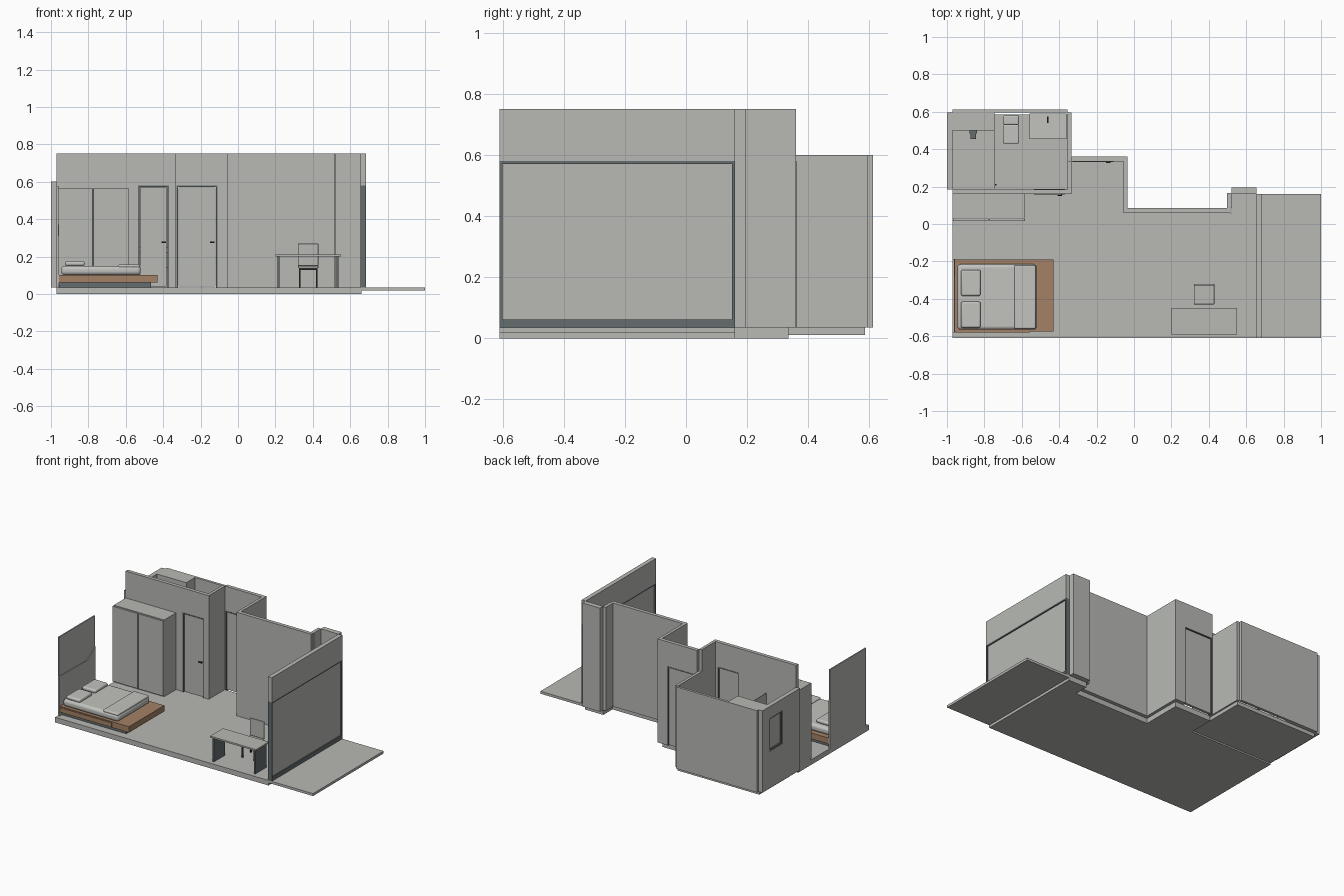
import bpy
import bmesh

cube = bpy.data.objects.get("Cube")
if cube:
    bpy.data.objects.remove(cube, do_unlink=True)


def material(name, r, g, b):
    m = bpy.data.materials.new(name)
    m.use_nodes = True
    m.diffuse_color = (r, g, b, 1)
    m.node_tree.nodes["Principled BSDF"].inputs["Base Color"].default_value = (r, g, b, 1)
    return m


GREY = material("plaster grey", .48, .49, .46)
LINEN = material("linen grey", .54, .55, .52)
DARK = material("dark metal", .13, .155, .16)
WOOD = material("warm wood", .37, .22, .13)
BLACK = material("black fittings", .03, .03, .03)


def finish(name, bm, mat, bevel=0, segments=3):
    bmesh.ops.recalc_face_normals(bm, faces=bm.faces)
    mesh = bpy.data.meshes.new(name)
    bm.to_mesh(mesh)
    bm.free()
    ob = bpy.data.objects.new(name, mesh)
    bpy.context.collection.objects.link(ob)
    mesh.materials.append(mat)
    if bevel:
        mod = ob.modifiers.new("round", "BEVEL")
        mod.width, mod.segments = bevel, segments
        bpy.context.view_layer.objects.active = ob
        ob.select_set(True)
        bpy.ops.object.shade_smooth_by_angle()
        ob.select_set(False)
    return ob


def box(name, x, y, z, mat=GREY, bevel=0):
    """Box from (low, high) ranges on each axis."""
    bm = bmesh.new()
    bmesh.ops.create_cube(bm, size=1)
    for v in bm.verts:
        v.co = [r[0] if c < 0 else r[1] for c, r in zip(v.co, (x, y, z))]
    return finish(name, bm, mat, bevel)


def prism(name, points, axis, low, high, mat=GREY, bevel=0):
    """Extrude a flat outline along the given axis."""
    bm = bmesh.new()
    verts = []
    for p in points:
        co = list(p)
        co.insert(axis, low)
        verts.append(bm.verts.new(co))
    face = bm.faces.new(verts)
    out = bmesh.ops.extrude_face_region(bm, geom=[face])
    for v in out["geom"]:
        if isinstance(v, bmesh.types.BMVert):
            v.co[axis] = high
    return finish(name, bm, mat, bevel)


def frame(name, axis, depth, u, z, side, bottom, top, mat=DARK):
    """Rectangular frame in the plane across the given axis (0 or 1)."""
    def part(suffix, ur, zr):
        rx, ry = (depth, ur) if axis == 0 else (ur, depth)
        box(name + suffix, rx, ry, zr, mat)
    part("_side_a", (u[0], u[0] + side), z)
    part("_side_b", (u[1] - side, u[1]), z)
    inner = (u[0] + side, u[1] - side)
    part("_top", inner, (z[1] - top, z[1]))
    if bottom:
        part("_bottom", inner, (z[0], z[0] + bottom))


F, H, L = .035, .75, .60     # floor level, tall wall top, low wall top


def wall_x(name, x, y, door, top=H):
    """Wall along x with a framed door in an opening."""
    lo, hi = door
    prism(name, [(x[0], F), (lo, F), (lo, .58), (hi, .58), (hi, F), (x[1], F),
                 (x[1], top), (x[0], top)], 1, y[0], y[1])
    frame(name + "_door_frame", 1, (y[0] - .003, y[1] + .002), door, (F, .58), .008, 0, .007)
    box(name + "_door", (lo + .011, hi - .011), (y[0] + .003, y[1] - .004), (F + .004, .57))
    box(name + "_door_handle", (hi - .04, hi - .015), (y[0] - .009, y[0] - .004),
        (.272, .28), BLACK)
    box(name + "_door_spindle", (hi - .02, hi - .015), (y[0] - .005, y[0] + .004),
        (.272, .28), BLACK)


# Floors
prism("main_floor", [(-.97, -.61), (.66, -.61), (.66, .16), (.52, .16), (.52, .06),
                     (-.055, .06), (-.055, .335), (-.335, .335), (-.335, .16), (-.97, .16)],
      2, 0, F)
box("bathroom_floor", (-.97, -.345), (.16, .585), (.01, F))
box("balcony", (.66, 1), (-.61, .16), (.018, F))

# Main walls
wall_x("bathroom_front_wall", (-.97, -.335), (.16, .185), (-.535, -.37))
wall_x("entrance_wall", (-.335, -.035), (.335, .36), (-.33, -.11))
prism("bathroom_side_wall", [(.185, F), (.595, F), (.595, L), (.335, L), (.335, H), (.185, H)],
      0, -.355, -.335)
box("hall_wall", (-.055, -.035), (.06, .335), (F, H))
box("long_wall", (-.035, .515), (.06, .085), (F, H))
box("niche_side_wall", (.497, .52), (.085, .165), (F, H))
box("niche_back_wall", (.52, .655), (.16, .195), (F, H))

# Bathroom outer walls, with a framed window on the side
box("bathroom_back_wall", (-.97, -.355), (.595, .612), (F, L))
W0, W1, Z0, Z1 = .375, .515, .29, .52
for name, y, z in (("near", (.185, W0), (F, L)), ("far", (W1, .595), (F, L)),
                   ("below", (W0, W1), (F, Z0)), ("above", (W0, W1), (Z1, L))):
    box("window_wall_" + name, (-1, -.97), y, z)
frame("bathroom_window", 0, (-.997, -.973), (W0, W1), (Z0, Z1), .01, .01, .01)
box("bathroom_window_pane", (-.987, -.983), (W0 + .01, W1 - .01), (Z0 + .01, Z1 - .01))

# Balcony glazing
box("glazing_lintel", (.655, .685), (-.61, .16), (.58, H))
frame("glazing_frame", 0, (.655, .685), (-.61, .16), (F, .58), .009, .027, .009)
box("glazing_pane", (.664, .677), (-.601, .151), (.062, .571))

# Wardrobe
box("wardrobe_body", (-.97, -.585), (.03, .16), (F, .565))
for i, x in enumerate(((-.968, -.777), (-.773, -.583))):
    box(f"wardrobe_door_{i}", x, (.016, .026), (F + .01, .563))
box("wardrobe_gap", (-.965, -.587), (.025, .031), (F + .005, .56), DARK)

# Bed
box("headboard_wall", (-.97, -.961), (-.58, -.188), (F, .578))
prism("headboard_panel", [(-.58, F), (-.188, F), (-.188, .37), (-.275, .305), (-.58, .31)],
      0, -.961, -.956)
box("bed_plinth", (-.955, -.465), (-.555, -.21), (F, .06), DARK)
box("bed_platform", (-.96, -.43), (-.575, -.19), (.06, .101), WOOD)
box("bed_drawer_front", (-.955, -.56), (-.579, -.57), (.066, .094), WOOD)
box("mattress", (-.945, -.52), (-.565, -.215), (.101, .15), LINEN, .018)
box("blanket", (-.64, -.525), (-.56, -.22), (.14, .158), LINEN, .007)
for i, y in enumerate((-.555, -.385)):
    box(f"pillow_{i}", (-.925, -.82), (y, y + .14), (.15, .175), LINEN, .01)

# Desk
box("desk_top", (.2, .55), (-.59, -.45), (.2, .211))
for i, x in enumerate((.212, .527)):
    box(f"desk_leg_{i}", (x, x + .011), (-.58, -.46), (F, .2), DARK)

# Chair
box("chair_seat", (.32, .43), (-.43, -.325), (.138, .15), GREY, .004)
box("chair_back", (.32, .43), (-.33, -.32), (.15, .27), GREY, .004)
for x in (.325, .416):
    for y in (-.425, -.335):
        box("chair_leg", (x, x + .009), (y, y + .009), (F, .138), BLACK)
for y in (-.425, -.335):
    box("chair_rail", (.334, .416), (y, y + .009), (.128, .138), BLACK)

# Shower
box("shower_tray", (-.97, -.745), (.185, .5), (F, .042))
box("shower_block", (-.97, -.745), (.5, .595), (F, L))
box("shower_screen", (-.747, -.743), (.19, .5), (.042, .5))
box("shower_screen_handle", (-.743, -.735), (.205, .215), (.23, .3), BLACK)
box("shower_head", (-.875, -.845), (.455, .485), (.44, .447), DARK)
box("shower_arm", (-.88, -.84), (.485, .5), (.43, .455), DARK)

# Toilet
box("toilet_bowl", (-.69, -.625), (.44, .54), (F, .14), LINEN, .015)
box("toilet_seat", (-.7, -.615), (.43, .53), (.14, .152), LINEN, .005)
box("toilet_tank", (-.7, -.615), (.53, .58), (.1, .23), LINEN, .008)

# Washbasin: a rim around a lower bowl
box("basin_cabinet", (-.555, -.365), (.465, .59), (.14, .22))
frame("basin_rim", 1, (.455, .59), (-.56, -.36), (.22, .25), .01, .012, 0, LINEN)
box("basin_rim_front", (-.55, -.37), (.455, .465), (.232, .25), LINEN)
box("basin_rim_back", (-.55, -.37), (.56, .59), (.232, .25), LINEN)
box("basin_tap", (-.465, -.457), (.54, .575), (.262, .27), BLACK)
box("basin_tap_stem", (-.465, -.457), (.567, .575), (.25, .262), BLACK)
